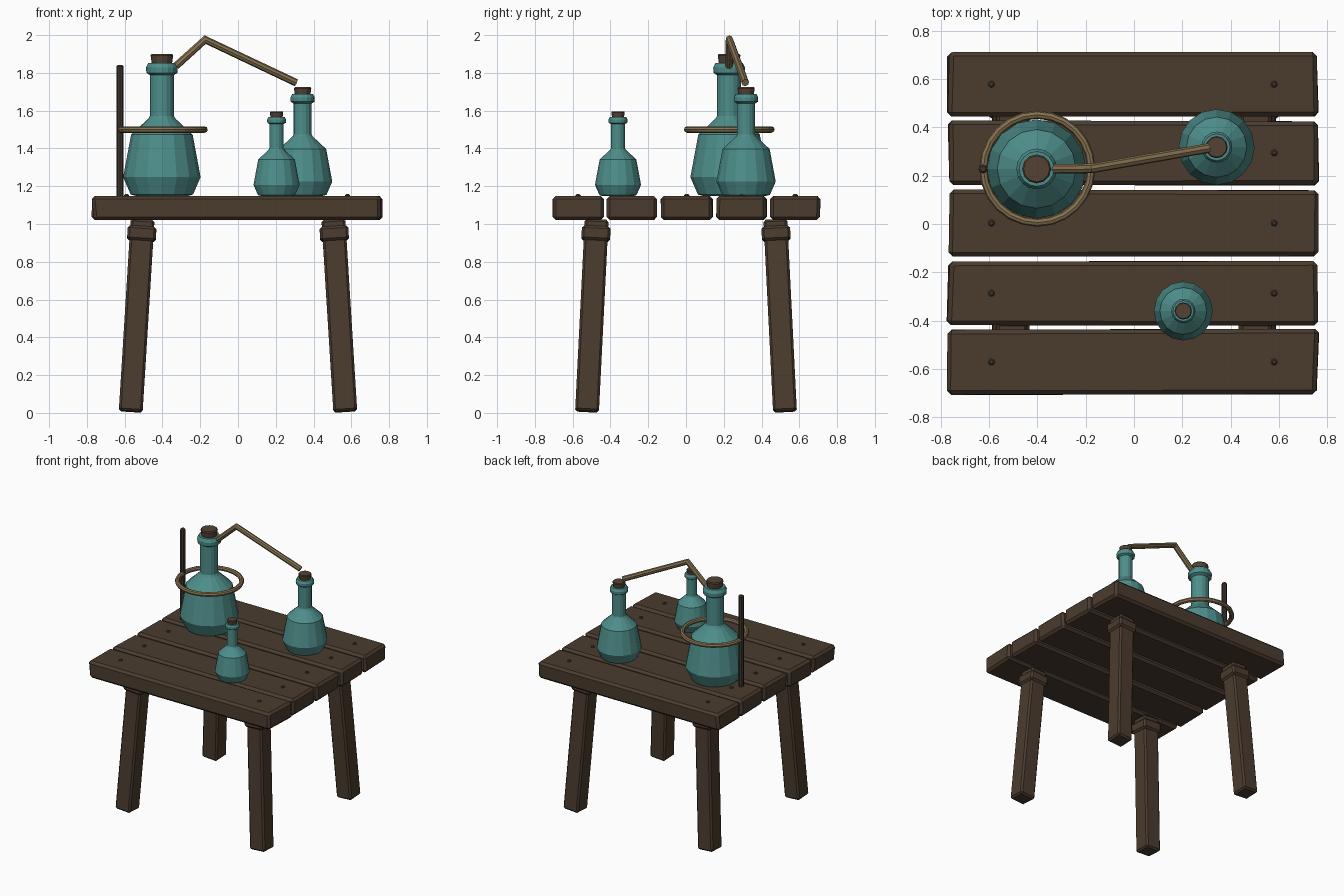
import bpy, bmesh, math, random
from mathutils import Vector

if "Cube" in bpy.data.objects:
    bpy.data.objects.remove(bpy.data.objects["Cube"])

random.seed(4)


def material(name, rgb):
    m = bpy.data.materials.new(name)
    m.diffuse_color = (*rgb, 1)
    m.use_nodes = True
    m.node_tree.nodes["Principled BSDF"].inputs["Base Color"].default_value = m.diffuse_color
    return m


WOOD = material("dark wood", (0.070, 0.045, 0.028))
GLASS = material("teal glass", (0.075, 0.27, 0.255))
BRASS = material("aged brass", (0.24, 0.17, 0.082))
CORK = material("brown cork", (0.088, 0.055, 0.035))
IRON = material("dark iron", (0.050, 0.036, 0.026))


def finish(name, bm, mat, bevel=0):
    bmesh.ops.recalc_face_normals(bm, faces=bm.faces)
    me = bpy.data.meshes.new(name)
    bm.to_mesh(me)
    bm.free()
    me.materials.append(mat)
    ob = bpy.data.objects.new(name, me)
    bpy.context.collection.objects.link(ob)
    if bevel:
        b = ob.modifiers.new("bevel", 'BEVEL')
        b.width, b.segments = bevel, 1
    return ob


def lathe(name, profile, at, mat, sides=16):
    """Revolve (radius, height) points about z; closed with flat caps."""
    bm = bmesh.new()
    rings = [[bm.verts.new((at[0] + r * math.cos(math.tau * i / sides),
                            at[1] + r * math.sin(math.tau * i / sides),
                            at[2] + z)) for i in range(sides)] for r, z in profile]
    for a, b in zip(rings, rings[1:]):
        for i in range(sides):
            j = (i + 1) % sides
            bm.faces.new((a[i], a[j], b[j], b[i]))
    bm.faces.new(rings[0])
    bm.faces.new(rings[-1])
    return finish(name, bm, mat)


def tilted_box(name, p, q, width, mat, bevel):
    """Square bar from p to q."""
    p, q = Vector(p), Vector(q)
    axis = (q - p).normalized()
    u = Vector((1, 0, 0))
    u = (u - axis * u.dot(axis)).normalized()
    v = axis.cross(u)
    bm = bmesh.new()
    bmesh.ops.create_cube(bm, size=1)
    for w in bm.verts:
        c = w.co.copy()
        w.co = (p + q) / 2 + u * c.x * width + v * c.y * width + axis * c.z * (q - p).length
    return finish(name, bm, mat, bevel)


# table planks with slightly uneven ends, and their nails
planks = [(0.447, 0.71), (0.162, 0.427), (-0.133, 0.141), (-0.419, -0.154), (-0.705, -0.437)]
for n, (y0, y1) in enumerate(planks, 1):
    bm = bmesh.new()
    bmesh.ops.create_cube(bm, size=1)
    for v in bm.verts:
        x, y, z = v.co
        v.co = (-0.004 + x * 1.53 + random.uniform(-0.008, 0.008),
                (y0 + y1) / 2 + y * (y1 - y0) + random.uniform(-0.003, 0.003),
                1.085 + z * 0.128)
    finish(f"plank_{n}", bm, WOOD, 0.017)
    for side, x in (("left", -0.59), ("right", 0.58)):
        lathe(f"nail_{side}_{n}", [(0.014, -0.01), (0.014, 0.003), (0.008, 0.009)],
              (x, (y0 + y1) / 2, 1.149), IRON, 8)

# splayed legs with collars
for sx, lr in ((-1, "left"), (1, "right")):
    for sy, fb in ((-1, "front"), (1, "back")):
        foot = Vector((sx * 0.568, sy * 0.524, 0.007))
        top = Vector((sx * 0.505, sy * 0.473, 1.022))
        tilted_box(f"{fb}_{lr}_leg", foot, top, 0.126, WOOD, 0.012)
        tilted_box(f"{fb}_{lr}_leg_collar", foot.lerp(top, 0.89), foot.lerp(top, 0.965),
                   0.152, WOOD, 0.013)

# flasks with corks, one profile at three scales
body = [(0.135, 0), (0.165, 0.008), (0.205, 0.1), (0.163, 0.325), (0.072, 0.41), (0.063, 0.425),
        (0.063, 0.64), (0.082, 0.652), (0.084, 0.68), (0.072, 0.704)]
cork = [(0.052, 0.69), (0.06, 0.745), (0.054, 0.752)]
for name, x, y, s in (("large", -0.403, 0.228, 1), ("medium", 0.342, 0.318, 0.766),
                      ("small", 0.204, -0.36, 0.595)):
    lathe(f"{name}_flask", [(r * s, z * s) for r, z in body], (x, y, 1.148), GLASS)
    lathe(f"{name}_cork", [(r * s, z * s) for r, z in cork], (x, y, 1.148), CORK, 12)

# stand rod
lathe("stand_rod", [(0.019, 0), (0.019, 0.687), (0.012, 0.695)], (-0.625, 0.228, 1.147), IRON, 8)

# support ring
bm = bmesh.new()
N, M = 24, 8
ring = [[bm.verts.new((-0.4 + (0.223 + 0.017 * math.cos(math.tau * j / M)) * math.cos(math.tau * i / N),
                       0.229 + (0.223 + 0.017 * math.cos(math.tau * j / M)) * math.sin(math.tau * i / N),
                       1.5 + 0.017 * math.sin(math.tau * j / M))) for j in range(M)] for i in range(N)]
for i in range(N):
    for j in range(M):
        a, b, k = ring[i], ring[(i + 1) % N], (j + 1) % M
        bm.faces.new((a[j], b[j], b[k], a[k]))
finish("support_ring", bm, BRASS)

# bent transfer tube: mitred octagonal section along three points
pts = [Vector(p) for p in ((-0.328, 0.228, 1.837), (-0.174, 0.23, 1.976), (0.308, 0.314, 1.748))]
d1, d2 = (pts[1] - pts[0]).normalized(), (pts[2] - pts[1]).normalized()
side = d1.cross(d2).normalized()
bm = bmesh.new()
sections = []
for p, d, stretch in ((pts[0], d1, 1), (pts[1], (d1 + d2).normalized(), 1.15), (pts[2], d2, 1)):
    up = side.cross(d).normalized() * stretch
    sections.append([bm.verts.new(p + 0.02 * (side * math.cos(math.tau * k / 8) + up * math.sin(math.tau * k / 8)))
                     for k in range(8)])
for a, b in zip(sections, sections[1:]):
    for k in range(8):
        m = (k + 1) % 8
        bm.faces.new((a[k], a[m], b[m], b[k]))
bm.faces.new(sections[0])
bm.faces.new(sections[-1])
finish("transfer_tube", bm, BRASS)
